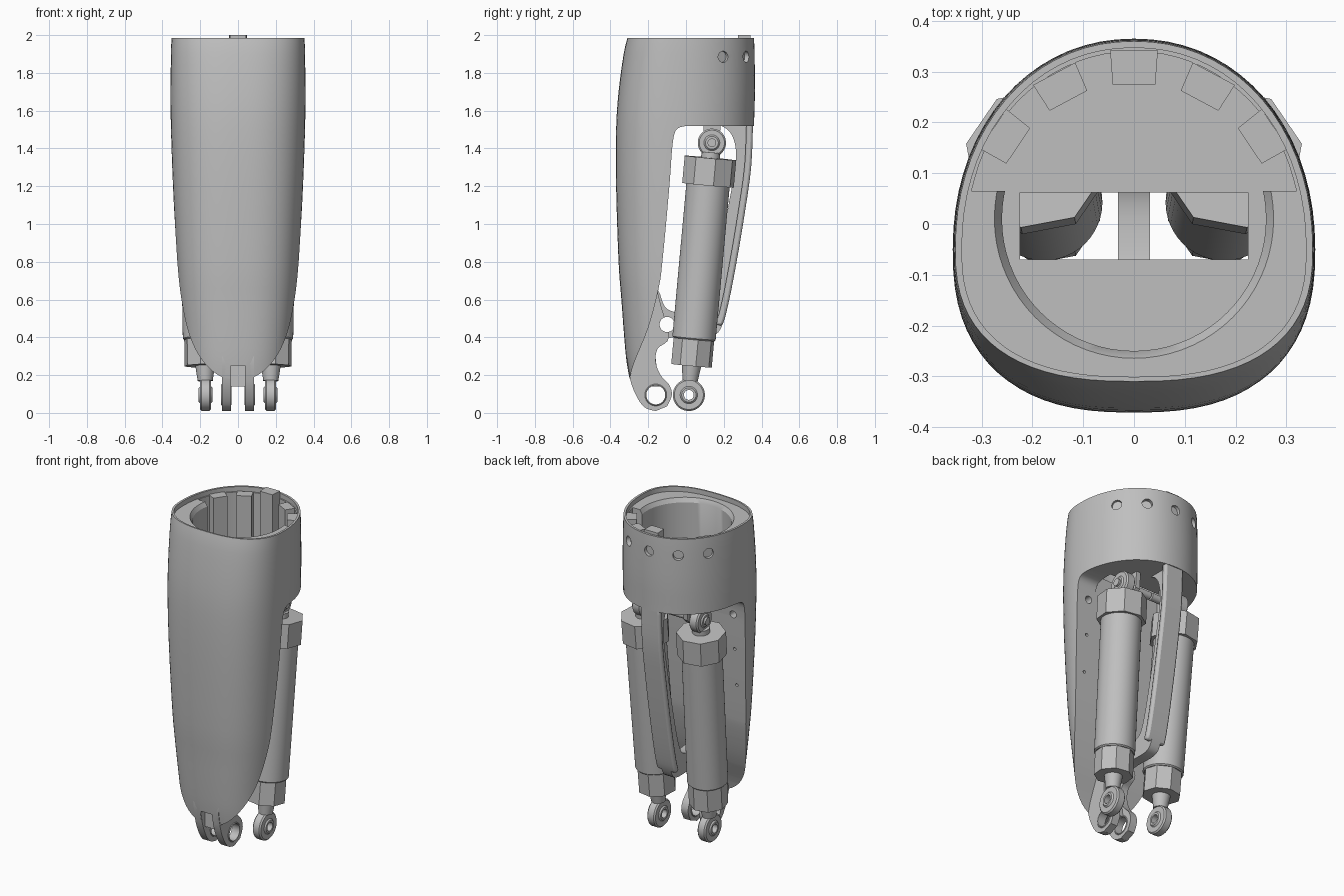
import bpy, bmesh, math
from mathutils import Vector

cube = bpy.data.objects.get("Cube")
if cube:
    bpy.data.objects.remove(cube, do_unlink=True)

grey = bpy.data.materials.new("satin_grey")
grey.use_nodes = True
colour = (0.52, 0.52, 0.52, 1)
grey.diffuse_color = colour
grey.node_tree.nodes["Principled BSDF"].inputs["Base Color"].default_value = colour


def make(name, bm):
    bmesh.ops.remove_doubles(bm, verts=bm.verts, dist=1e-5)
    bmesh.ops.recalc_face_normals(bm, faces=bm.faces)
    mesh = bpy.data.meshes.new(name)
    bm.to_mesh(mesh)
    bm.free()
    ob = bpy.data.objects.new(name, mesh)
    bpy.context.collection.objects.link(ob)
    mesh.materials.append(grey)
    return ob


def smooth(pts, n=4):
    """Catmull-Rom curve through points of any dimension."""
    out = []
    for i in range(len(pts) - 1):
        quad = [pts[max(i - 1, 0)], pts[i], pts[i + 1], pts[min(i + 2, len(pts) - 1)]]
        for k in range(n):
            t = k / n
            out.append(tuple(
                b + 0.5 * t * (c - a + t * (2 * a - 5 * b + 4 * c - d + t * (3 * (b - c) + d - a)))
                for a, b, c, d in zip(*quad)))
    return out + [tuple(pts[-1])]


def loft(name, rings):
    bm = bmesh.new()
    rows = [[bm.verts.new(p) for p in ring] for ring in rings]
    n = len(rows[0])
    for a, b in zip(rows, rows[1:]):
        for i in range(n):
            bm.faces.new((a[i], a[(i + 1) % n], b[(i + 1) % n], b[i]))
    bm.faces.new(rows[0])
    bm.faces.new(rows[-1])
    return make(name, bm)


def side_prism(name, pts, x0, x1):
    """Extrude a (y, z) profile across x."""
    return loft(name, [[(x, y, z) for y, z in pts] for x in (x0, x1)])


def box(name, x0, x1, y0, y1, z0, z1):
    return side_prism(name, [(y0, z0), (y1, z0), (y1, z1), (y0, z1)], x0, x1)


def lathe(name, origin, axis, profile, segs=32):
    """Revolve a closed (radius, height) profile about an axis."""
    turn = Vector(axis).to_track_quat('Z', 'Y')
    bm = bmesh.new()
    cols = []
    for i in range(segs):
        a = math.tau * (i + 0.5) / segs
        cols.append([bm.verts.new(Vector(origin) + turn @ Vector((r * math.cos(a), r * math.sin(a), h)))
                     for r, h in profile])
    m = len(profile)
    for i in range(segs):
        p, q = cols[i], cols[(i + 1) % segs]
        for k in range(m):
            j = (k + 1) % m
            if profile[k][0] + profile[j][0] > 0:
                bm.faces.new((p[k], q[k], q[j], p[j]))
    bmesh.ops.dissolve_degenerate(bm, dist=1e-6, edges=bm.edges)
    return make(name, bm)


def rod(name, origin, axis, r, h0, h1, segs=32):
    return lathe(name, origin, axis, [(0, h0), (r, h0), (r, h1), (0, h1)], segs)


def ring(name, origin, outer, inner, half):
    c = 0.008
    return lathe(name, origin, (1, 0, 0), [(inner, -half), (outer - c, -half), (outer, c - half),
                                           (outer, half - c), (outer - c, half), (inner, half)])


def cut(ob, *cutters):
    for c in cutters:
        mod = ob.modifiers.new("cut", 'BOOLEAN')
        mod.operation, mod.solver, mod.object = 'DIFFERENCE', 'EXACT', c
        bpy.context.view_layer.objects.active = ob
        bpy.ops.object.modifier_apply(modifier=mod.name)
        bpy.data.objects.remove(c, do_unlink=True)


def outline(z, a, front, rear, inset=0.0, segs=72):
    """Rounded shin cross-section, blunter at the front than at the rear."""
    mid, pts = -0.05, []
    for i in range(segs):
        t = math.tau * i / segs
        c, s = math.cos(t), math.sin(t)
        p = 2 / 2.1 if s > 0 else 2 / 2.5
        depth = rear - mid if s > 0 else mid - front
        pts.append((math.copysign(abs(c) ** p, c) * (a - inset),
                    mid + math.copysign(abs(s) ** p, s) * (depth - inset), z))
    return pts


# Shin shell: lofted, then the actuator bay is cut away behind it
sections = [(0.05, 0.2, -0.25, 0.36), (0.12, 0.26, -0.285, 0.36), (0.25, 0.275, -0.312, 0.36),
            (0.4, 0.29, -0.327, 0.36), (0.6, 0.31, -0.342, 0.36), (0.8, 0.325, -0.357, 0.36),
            (1.2, 0.345, -0.37, 0.36), (1.5, 0.355, -0.37, 0.36), (1.7, 0.357, -0.357, 0.365),
            (1.9, 0.355, -0.33, 0.363), (1.985, 0.352, -0.31, 0.36)]
shell = loft("shin_shell", [outline(*s) for s in smooth(sections, 3)])
bay_edge = smooth([(0.02, 1.52), (-0.045, 1.505), (-0.07, 1.43), (-0.088, 1.2), (-0.125, 0.8),
                   (-0.147, 0.65), (-0.2, 0.45), (-0.28, 0.25), (-0.31, 0.12)])
cut(shell, side_prism("bay", [(1, 1.52)] + bay_edge + [(-0.4, 0.1), (-0.4, -0.2), (1, -0.2)], -1, 1))

# Socket in the top: rim recess, round cup, wider rear pocket, floor opening
arc = [math.pi * i / 36 for i in range(37)]
cup = [(0.26 * math.cos(t), 0.01 + 0.26 * math.sin(t)) for t in arc + [a + math.pi for a in arc[1:-1]]]
pocket = [(0.325 * math.cos(t), max(0.065, 0.34 * math.sin(t))) for t in arc[2:-2]]
cut(shell,
    loft("rim_recess", [outline(z, 0.353, -0.315, 0.361, 0.014) for z in (1.955, 2.1)]),
    loft("cup", [[(x * k, y * k, z) for x, y in cup]
                 for z, k in ((1.57, 1), (1.93, 1), (1.956, 1.06), (2.1, 1.06))]),
    loft("pocket", [[(x, y, z) for x, y in pocket] for z in (1.57, 2.1)]),
    box("floor_opening", -0.225, 0.225, -0.07, 0.062, 1.4, 1.7))

# Radial screw holes, each backed by a tooth inside the socket
for deg in (34, 62, 90, 118, 146):
    t = math.radians(deg)
    c, s = math.cos(t), math.sin(t)
    cut(shell, rod("screw_hole", (0, 0, 1.885), (c, s, 0), 0.03, 0.29, 0.6, 20))
    top = 2.0 if deg == 90 else 1.96
    wall = 0.342 if deg == 90 else 0.335
    plan = [(0.275, -0.042), (wall, -0.047), (wall, 0.047), (0.275, 0.042)]
    loft("socket_tooth", [[(r * c - w * s, r * s + w * c, z) for r, w in plan] for z in (1.56, top)])

# Small holes in the flat back of the shell
for x in (-0.27, 0.27):
    for z, r in ((1.4, 0.022), (1.18, 0.009), (0.95, 0.009)):
        cut(shell, rod("back_hole", (x, -0.16, z), (0, 1, 0), r, 0, 0.2, 16))
cut(shell, box("front_notch", -0.04, 0.04, -0.5, -0.27, 0, 0.25))

# Ankle clevis: two prongs and a middle block
prong_front = smooth([(-0.25, 0.66), (-0.31, 0.35), (-0.3, 0.2), (-0.268, 0.1), (-0.22, 0.03), (-0.16, 0.01)])
prong_back = smooth([(-0.1, 0.035), (-0.075, 0.095), (-0.09, 0.15), (-0.135, 0.2), (-0.16, 0.27),
                     (-0.15, 0.34), (-0.09, 0.4), (-0.13, 0.56), (-0.155, 0.66)])
for side in (-1, 1):
    prong = side_prism("clevis_prong", prong_front + prong_back, 0.038 * side, 0.085 * side)
    cut(prong, rod("pin_hole", (0, -0.16, 0.095), (1, 0, 0), 0.05, -0.5, 0.5),
        rod("web_hole", (0, -0.1, 0.468), (1, 0, 0), 0.04, -0.5, 0.5))
    ring("clevis_bushing", (0.062 * side, -0.16, 0.095), 0.062, 0.05, 0.027)
side_prism("clevis_block", [(-0.27, 0.14), (-0.14, 0.14), (-0.16, 0.28), (-0.17, 0.6), (-0.26, 0.6)],
           -0.04, 0.04)

# Rear spine: a strut from the socket down and forward to the shell
spine_outer = smooth([(0.355, 1.54), (0.345, 1.3), (0.31, 1.05), (0.268, 0.8), (0.225, 0.58),
                      (0.19, 0.46), (0.14, 0.41), (0, 0.41), (-0.07, 0.4), (-0.2, 0.37)])
spine_inner = smooth([(-0.2, 0.66), (-0.148, 0.65), (-0.11, 0.56), (-0.04, 0.53), (0.06, 0.53),
                      (0.11, 0.59), (0.165, 0.8), (0.225, 1.1), (0.26, 1.3), (0.26, 1.42),
                      (0.22, 1.5), (0.13, 1.54)])
spine = side_prism("spine", spine_outer + spine_inner, -0.032, 0.032)
cut(spine, rod("web_hole", (0, -0.1, 0.468), (1, 0, 0), 0.04, -0.5, 0.5))
strip = spine_outer[:21]
flange = side_prism("spine_flange", strip + [(y - 0.035, z + 0.01) for y, z in reversed(strip)], -0.065, 0.065)
bevel = flange.modifiers.new("soft_edges", 'BEVEL')
bevel.width, bevel.segments, bevel.limit_method = 0.012, 2, 'ANGLE'

# Pair of linear actuators with rod ends
for side in (-1, 1):
    low = Vector((0.172 * side, 0.015, 0.095))
    high = Vector((0.195 * side, 0.137, 1.43))
    axis = (high - low).normalized()
    ring("lower_eye", low, 0.085, 0.045, 0.028)
    ring("lower_ball", low, 0.046, 0.026, 0.036)
    lathe("rod_neck", low, axis, [(0, 0.075), (0.04, 0.075), (0.048, 0.13), (0.055, 0.18), (0, 0.18)])
    rod("rod_nut", low, axis, 0.11, 0.155, 0.31, 8)
    lathe("actuator_body", low, axis, [(0, 0.295), (0.108, 0.295), (0.115, 0.302), (0.115, 1.14), (0, 1.14)], 48)
    rod("actuator_head", low, axis, 0.14, 1.115, 1.26, 8)
    rod("upper_neck", low, axis, 0.05, 1.25, 1.29)
    ring("upper_eye", high, 0.075, 0.04, 0.03)
    ring("upper_ball", high, 0.042, 0.022, 0.038)
    rod("upper_pin", high, (side, 0, 0), 0.023, -0.19, 0.05)
    # Hanger cheek carrying the pin from the socket underside
    side_prism("pin_hanger", [(0.09, 1.54), (0.1, 1.42), (0.137, 1.385), (0.175, 1.42), (0.185, 1.54)],
               0.105 * side, 0.135 * side)

# Smooth shading with sharp edges kept
bpy.ops.object.select_all(action='DESELECT')
for ob in bpy.context.collection.objects:
    if ob.type == 'MESH':
        ob.select_set(True)
        bpy.context.view_layer.objects.active = ob
bpy.ops.object.shade_smooth_by_angle(angle=math.radians(30))
